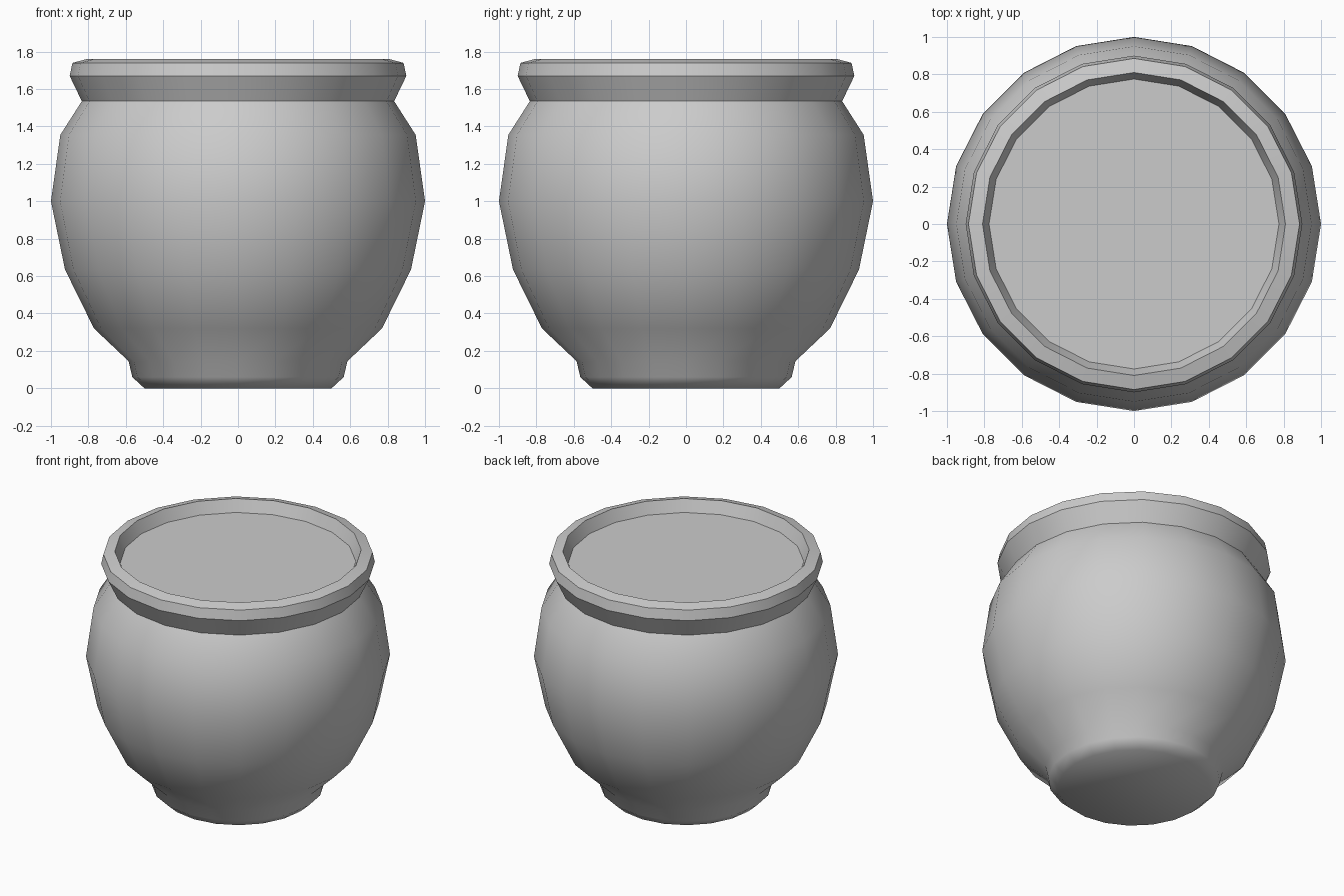
import bpy, bmesh
from math import cos, sin, tau

if "Cube" in bpy.data.objects:
    bpy.data.objects.remove(bpy.data.objects["Cube"])

SIDES = 20


def ring(bm, r, z):
    return [bm.verts.new((r * cos(tau * i / SIDES), r * sin(tau * i / SIDES), z))
            for i in range(SIDES)]


def finish(bm, name):
    mesh = bpy.data.meshes.new(name)
    bm.to_mesh(mesh)
    bm.free()
    obj = bpy.data.objects.new(name, mesh)
    bpy.context.collection.objects.link(obj)
    return obj


# Pot profile from the foot up, over the rim and down inside: radius, z, hard edge
profile = [
    (0.50, 0.00, False), (0.565, 0.06, False), (0.585, 0.145, False),
    (0.77, 0.32, False), (0.925, 0.635, False), (1.00, 1.00, False),
    (0.95, 1.355, False), (0.835, 1.535, True), (0.90, 1.67, True),
    (0.885, 1.74, True), (0.81, 1.76, True), (0.775, 1.675, True),
]

# Pot body with foot and flared rim
bm = bmesh.new()
rings = [ring(bm, r, z) for r, z, _ in profile]
bm.faces.new(rings[0][::-1])
for a, b in zip(rings, rings[1:]):
    for i in range(SIDES):
        j = (i + 1) % SIDES
        bm.faces.new((a[i], a[j], b[j], b[i]))
for face in bm.faces:
    face.smooth = True
for verts, (_, _, hard) in zip(rings, profile):
    if hard:
        for i in range(SIDES):
            bm.edges.get((verts[i], verts[(i + 1) % SIDES])).smooth = False
finish(bm, "pot")

# Flat surface of the contents, just below the rim
bm = bmesh.new()
r, z, _ = profile[-1]
bm.faces.new(ring(bm, r, z))
finish(bm, "contents_surface")
